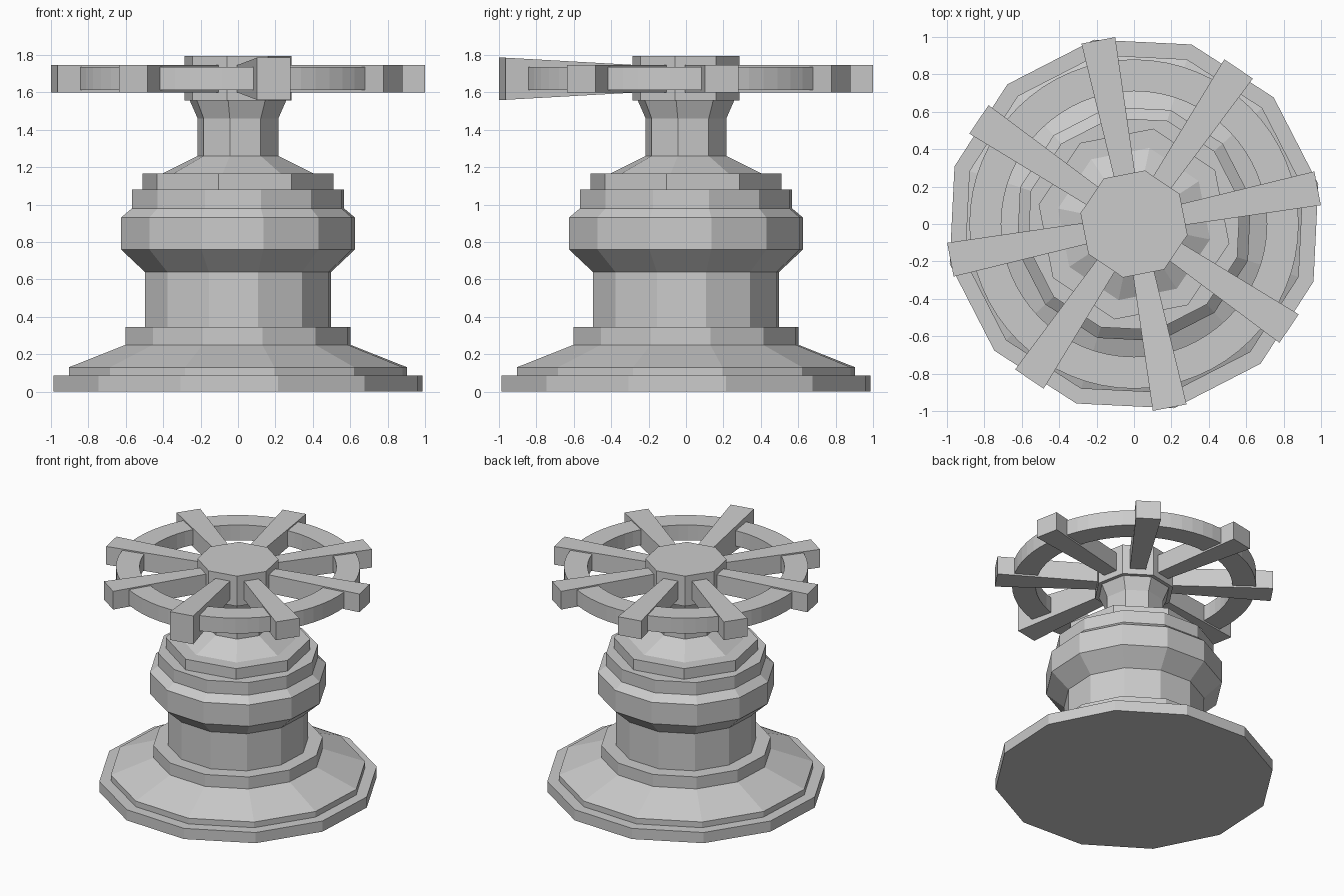
import bpy, bmesh
from math import cos, sin, radians

if "Cube" in bpy.data.objects:
    bpy.data.objects.remove(bpy.data.objects["Cube"], do_unlink=True)

GREY = (0.6, 0.6, 0.6, 1.0)
metal = bpy.data.materials.new("plain grey")
metal.use_nodes = True
metal.diffuse_color = GREY
metal.node_tree.nodes["Principled BSDF"].inputs["Base Color"].default_value = GREY


def finish(name, bm):
    bmesh.ops.recalc_face_normals(bm, faces=bm.faces)
    mesh = bpy.data.meshes.new(name)
    bm.to_mesh(mesh)
    bm.free()
    mesh.materials.append(metal)
    obj = bpy.data.objects.new(name, mesh)
    bpy.context.collection.objects.link(obj)
    return obj


def lathe(name, profile, sides, turn, closed=False):
    """Spin (radius, height) points into a faceted solid, capped or joined into a ring."""
    bm = bmesh.new()
    angles = [radians(turn + 360 * i / sides) for i in range(sides)]
    loops = [[bm.verts.new((r * cos(a), r * sin(a), z)) for a in angles] for r, z in profile]
    pairs = list(zip(loops, loops[1:]))
    if closed:
        pairs.append((loops[-1], loops[0]))
    else:
        bm.faces.new(loops[0])
        bm.faces.new(loops[-1])
    for low, high in pairs:
        for i in range(sides):
            j = (i + 1) % sides
            bm.faces.new((low[i], low[j], high[j], high[i]))
    return finish(name, bm)


def spoke(name, angle, flare=0.0):
    """Bar that widens outward; flare also thickens its outer end."""
    bm = bmesh.new()
    a = radians(angle)
    ends = []
    for r, half, grow in ((0.265, 0.057, 0.0), (1.0, 0.092, flare)):
        corners = ((-half, 1.60 - grow), (half, 1.60 - grow),
                   (half, 1.745 + grow), (-half, 1.745 + grow))
        ends.append([bm.verts.new((r * cos(a) - s * sin(a), r * sin(a) + s * cos(a), z))
                     for s, z in corners])
    inner, outer = ends
    bm.faces.new(inner)
    bm.faces.new(outer)
    for i in range(4):
        j = (i + 1) % 4
        bm.faces.new((inner[i], inner[j], outer[j], outer[i]))
    return finish(name, bm)


# Twelve-sided pedestal and drum
lathe("base", [(1.008, 0), (1.008, 0.085), (0.925, 0.085), (0.925, 0.13),
               (0.615, 0.25), (0.615, 0.345), (0.51, 0.345)], 12, 12.2)
lathe("column", [(0.51, 0.345), (0.51, 0.64), (0.64, 0.76), (0.64, 0.93),
                 (0.58, 0.98), (0.58, 1.08)], 12, 12.2)

# Eight-sided cap, neck and hub
lathe("cap", [(0.52, 1.08), (0.52, 1.165), (0.415, 1.165), (0.22, 1.26)], 8, 33.5)
lathe("neck", [(0.22, 1.26), (0.22, 1.46), (0.265, 1.56)], 8, 33.5)
lathe("hub", [(0.292, 1.555), (0.292, 1.795)], 8, 33.5)

# Wheel rim and spokes, the front one thicker as a handle
rim = lathe("wheel_rim", [(0.71, 1.613), (0.88, 1.613), (0.88, 1.735), (0.71, 1.735)],
            64, 0, closed=True)
for i in range(8):
    angle = 11 + 45 * i
    front = i == 6
    spoke("handle_spoke" if front else f"spoke_{i + 1}", angle, 0.04 if front else 0.0)
